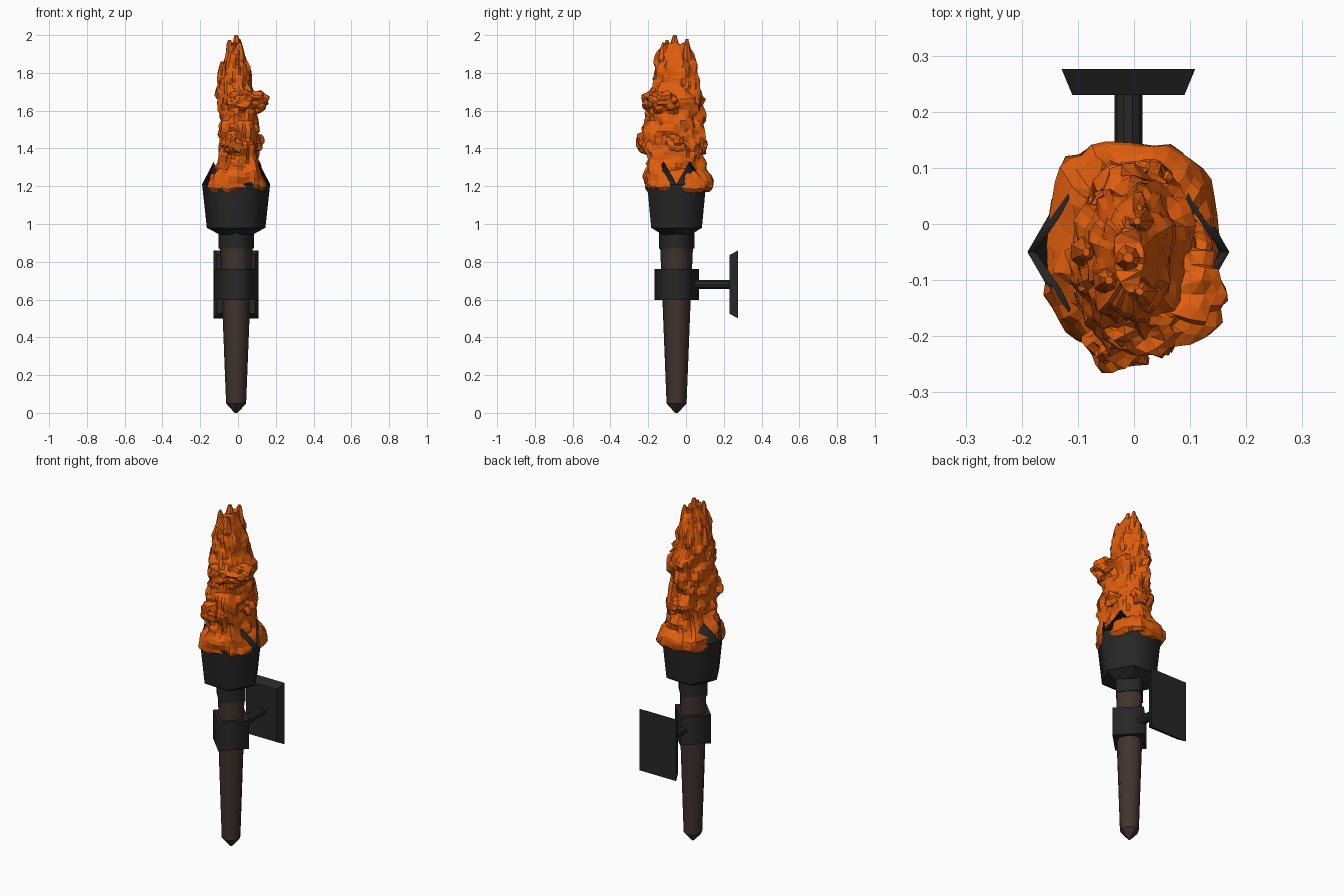
import bpy, bmesh, math, random
from mathutils import Vector, noise

random.seed(4)
if "Cube" in bpy.data.objects:
    bpy.data.objects.remove(bpy.data.objects["Cube"])

CX, CY = -0.01, -0.05      # torch axis


def material(name, rgb):
    m = bpy.data.materials.new(name)
    m.use_nodes = True
    m.diffuse_color = (*rgb, 1)
    bsdf = m.node_tree.nodes["Principled BSDF"]
    bsdf.inputs["Base Color"].default_value = (*rgb, 1)
    bsdf.inputs["Roughness"].default_value = 0.8
    return m


iron = material("dark iron", (0.02, 0.02, 0.02))
wood = material("brown wood", (0.052, 0.033, 0.027))
fire = material("orange flame", (0.74, 0.112, 0.004))


def finish(name, bm, mat, smooth=False):
    bmesh.ops.recalc_face_normals(bm, faces=bm.faces)
    if smooth:              # round the walls, keep the caps flat
        for f in bm.faces:
            f.smooth = abs(f.normal.z) < 0.6
    me = bpy.data.meshes.new(name)
    bm.to_mesh(me)
    bm.free()
    me.materials.append(mat)
    ob = bpy.data.objects.new(name, me)
    bpy.context.collection.objects.link(ob)
    return ob


def skin(bm, rings):
    """Join equal rings of points into a closed tube."""
    rows = [[bm.verts.new(p) for p in ring] for ring in rings]
    n = len(rows[0])
    for a, b in zip(rows, rows[1:]):
        for i in range(n):
            j = (i + 1) % n
            bm.faces.new((a[i], a[j], b[j], b[i]))
    bm.faces.new(rows[0][::-1])
    bm.faces.new(rows[-1])
    return rows


def ring(r, z, n, odd=1.0):
    """Polygon round the axis; odd scales every second corner."""
    points = []
    for i in range(n):
        a, d = math.tau * i / n, r * (odd if i % 2 else 1)
        points.append((CX + d * math.cos(a), CY + d * math.sin(a), z))
    return points


def turned(name, profile, n, mat):
    bm = bmesh.new()
    skin(bm, [ring(r, z, n, odd) for r, z, odd in profile])
    return finish(name, bm, mat, True)


def slab(name, front, back, mat):
    """Block between two upright rectangles, each (y, half width, z low, z high)."""
    bm = bmesh.new()
    skin(bm, [[(CX - w, y, lo), (CX + w, y, lo), (CX + w, y, hi), (CX - w, y, hi)]
              for y, w, lo, hi in (front, back)])
    return finish(name, bm, mat)


# Wooden handle, squarer towards the top, with a blunt tip; iron collar and clamp
turned("handle", [(0.008, 0, 1), (0.053, 0.05, 0.95), (0.074, 0.58, 0.91), (0.088, 0.9, 0.78)], 8, wood)
turned("collar", [(0.094, 0.87, 0.76), (0.094, 0.97, 0.76)], 8, iron)
turned("clamp", [(0.118, 0.597, 1), (0.118, 0.763, 1)], 4, iron)

# Six-sided cup with an inward-leaning point on each side
bm = bmesh.new()
rows = skin(bm, [ring(r, z, 6) for r, z in
                 [(0.09, 0.945), (0.155, 0.98), (0.18, 1.21), (0.165, 1.21), (0.14, 1.12)]])
for i in range(6):
    a = math.pi / 6 + i * math.tau / 6
    tip = bm.verts.new((CX + 0.137 * math.cos(a), CY + 0.137 * math.sin(a), 1.33))
    j = (i + 1) % 6
    o1, o2, n1, n2 = rows[2][i], rows[2][j], rows[3][i], rows[3][j]
    for f in ((o1, o2, tip), (n2, n1, tip), (o1, n1, tip), (n2, o2, tip)):
        bm.faces.new(f)
finish("cup", bm, iron, True)

# Wall bracket: round arm and bevelled wall plate
bm = bmesh.new()
skin(bm, [[(CX + 0.025 * math.cos(math.tau * i / 10), y, 0.68 + 0.025 * math.sin(math.tau * i / 10))
           for i in range(10)] for y in (0.03, 0.24)])
finish("arm", bm, iron)
slab("wall_plate", (0.23, 0.1, 0.525, 0.835), (0.276, 0.119, 0.5, 0.86), iron)

# Flame envelope by height: (z, left, right, front, back)
ENVELOPE = [
    (1.17, -0.15, 0.13, -0.20, 0.125), (1.19, -0.165, 0.15, -0.225, 0.15),
    (1.25, -0.155, 0.145, -0.222, 0.148), (1.29, -0.13, 0.125, -0.21, 0.11),
    (1.34, -0.10, 0.11, -0.21, 0.09),
    (1.44, -0.10, 0.11, -0.24, 0.10), (1.55, -0.10, 0.10, -0.21, 0.085),
    (1.65, -0.10, 0.11, -0.22, 0.085), (1.73, -0.10, 0.075, -0.18, 0.075),
    (1.82, -0.085, 0.06, -0.17, 0.06), (1.90, -0.062, 0.035, -0.155, 0.035),
    (1.95, -0.035, 0.02, -0.12, 0.0),
]


def envelope(z):
    for a, b in zip(ENVELOPE, ENVELOPE[1:]):
        if z <= b[0]:
            t = (z - a[0]) / (b[0] - a[0])
            return [p + (q - p) * t for p, q in zip(a[1:], b[1:])]
    return list(ENVELOPE[-1][1:])


def flame_point(a, z, step):
    """Ragged point on the flame, with the swelling cut into ledges."""
    left, right, front, back = envelope(z)
    c, s = math.cos(a), math.sin(a)
    wave = noise.noise(Vector((c * 2.2, s * 2.2, z * 13)))
    fine = noise.noise(Vector((c * 4.5, s * 4.5, z * 24 + 7)))
    rough = 0.4 if z < 1.28 else 1.0
    grow = 0.98 + rough * round((0.24 * wave + 0.14 * fine) / 0.06) * 0.06
    power = 0.72 if z < 1.28 else 0.88      # the overflowing skirt is boxier
    c2 = math.copysign(abs(c) ** power, c)
    s2 = math.copysign(abs(s) ** power, s)
    x = (left + right) / 2 + (right - left) / 2 * c2 * grow
    y = (front + back) / 2 + (back - front) / 2 * s2 * grow
    dz = step * 0.9 * noise.noise(Vector((c * 5, s * 5, z * 9 + 3)))
    return Vector((x, y, z + dz))


COLS, ROWS = 36, 42
bm = bmesh.new()
step = 0.78 / ROWS
skin(bm, [[flame_point(math.tau * i / COLS, 1.175 + step * k, step) for i in range(COLS)]
          for k in range(ROWS + 1)])
bmesh.ops.triangulate(bm, faces=[f for f in bm.faces if len(f.verts) > 4])
finish("flame", bm, fire)

# Ragged lumps that swell out of the flame: (centre, radii)
LUMPS = [
    ((0.085, -0.125, 1.65), (0.09, 0.085, 0.06)), ((-0.03, -0.21, 1.43), (0.055, 0.055, 0.06)),
    ((0.02, -0.18, 1.65), (0.08, 0.055, 0.06)), ((-0.075, -0.08, 1.70), (0.045, 0.06, 0.06)),
    ((0.085, -0.05, 1.43), (0.05, 0.06, 0.06)), ((0.02, 0.07, 1.42), (0.06, 0.045, 0.06)),
]
bm = bmesh.new()
for centre, radii in LUMPS:
    made = bmesh.ops.create_icosphere(bm, subdivisions=3, radius=1)["verts"]
    for v in made:
        puff = 0.96 + round(noise.noise(v.co * 2 + Vector(centre) * 30) / 0.12) * 0.05
        v.co = Vector(centre) + Vector([p * r * puff for p, r in zip(v.co, radii)])
finish("flame_lumps", bm, fire)

# Tongues at the top: (x, y, base radius, base z, tip z)
TONGUES = [
    (-0.01, -0.06, 0.04, 1.82, 2.0), (-0.045, -0.10, 0.032, 1.82, 1.975),
    (0.005, 0.005, 0.03, 1.83, 1.98), (0.01, -0.12, 0.03, 1.84, 1.96),
    (-0.085, -0.05, 0.03, 1.72, 1.86), (0.05, -0.02, 0.025, 1.70, 1.84),
]
bm = bmesh.new()
for x, y, r, lo, hi in TONGUES:
    rings = []
    for t, w in ((0, 0.6), (0.3, 1), (0.6, 0.75), (0.85, 0.5), (1, 0.25)):
        rings.append([(x + r * w * random.uniform(0.8, 1.1) * math.cos(math.tau * i / 7),
                       y + r * w * random.uniform(0.8, 1.1) * math.sin(math.tau * i / 7),
                       lo + (hi - lo) * t) for i in range(7)])
    skin(bm, rings)
finish("flame_tongues", bm, fire)
